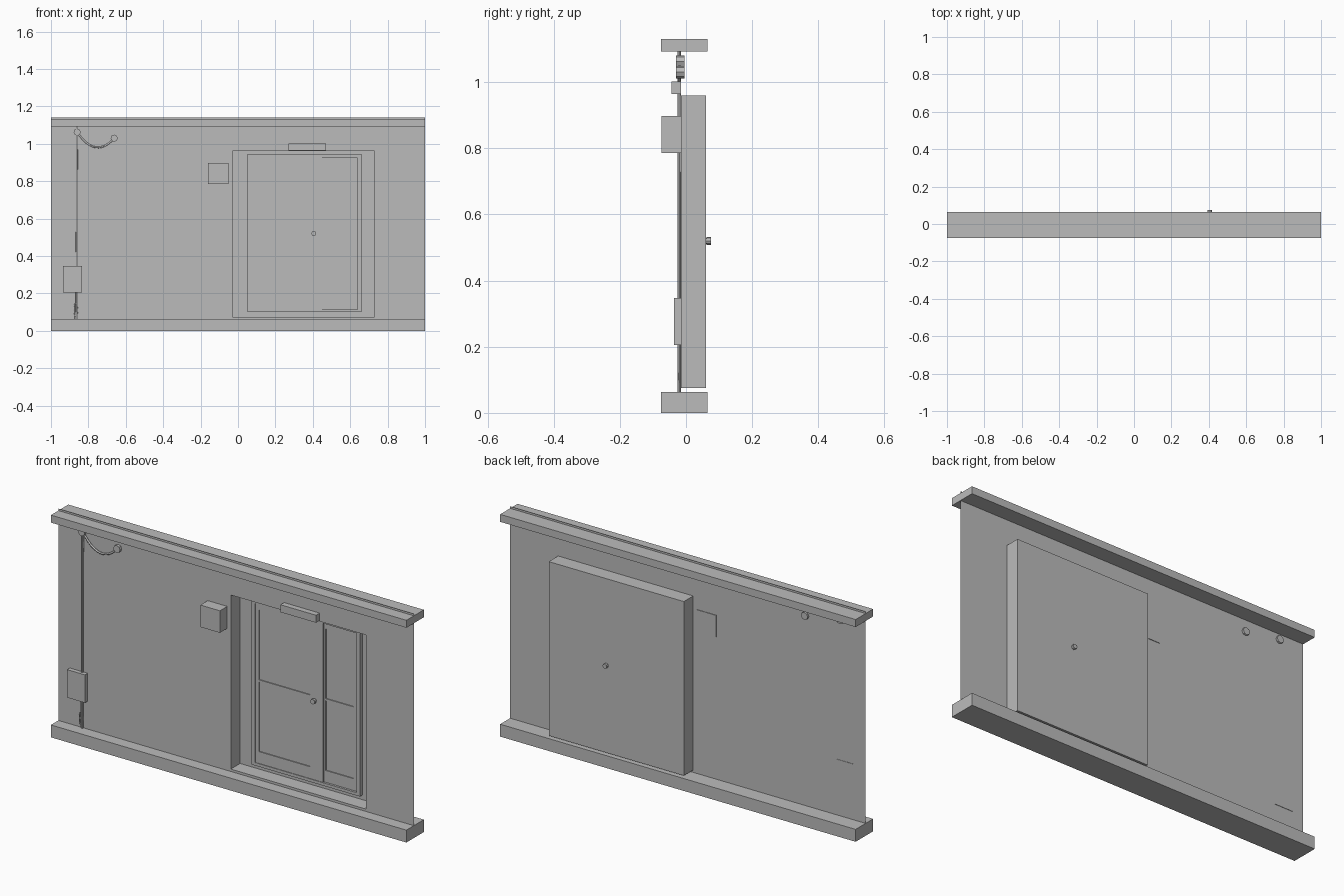
import bpy, bmesh, math
from mathutils import Vector

old = bpy.data.objects.get("Cube")
if old:
    bpy.data.objects.remove(old, do_unlink=True)

grey = bpy.data.materials.new("plain grey")
grey.use_nodes = True
GREY = (0.5, 0.5, 0.5, 1)
grey.diffuse_color = GREY
for node in grey.node_tree.nodes:
    if node.type == 'BSDF_PRINCIPLED':
        node.inputs["Base Color"].default_value = GREY

WALL_Y = -0.015


def finish(name, bm):
    mesh = bpy.data.meshes.new(name)
    bm.to_mesh(mesh)
    bm.free()
    mesh.materials.append(grey)
    obj = bpy.data.objects.new(name, mesh)
    bpy.context.collection.objects.link(obj)
    return obj


def box_bm(x, y, z):
    bm = bmesh.new()
    bmesh.ops.create_cube(bm, size=1)
    for v in bm.verts:
        v.co = Vector([a + (b - a) * (c + 0.5) for (a, b), c in zip((x, y, z), v.co)])
    return bm


def box(name, x, y, z):
    return finish(name, box_bm(x, y, z))


def chamfered_box(name, x, y, z, inset):
    """Box whose front face tapers in."""
    bm = box_bm(x, y, z)
    bm.normal_update()
    front = [f for f in bm.faces if f.normal.y < -0.9]
    bmesh.ops.inset_region(bm, faces=front, thickness=inset)
    for v in {v for f in bm.faces for v in f.verts}:
        on_rim = v.co.x in x or v.co.z in z
        if on_rim and abs(v.co.y - y[0]) < 1e-5:
            v.co.y += inset
    return finish(name, bm)


def rod(name, start, end, radius, sides):
    a, b = Vector(start), Vector(end)
    bm = bmesh.new()
    bmesh.ops.create_cone(bm, cap_ends=True, segments=sides, radius1=radius,
                          radius2=radius, depth=(b - a).length)
    turn = (b - a).to_track_quat('Z', 'Y').to_matrix()
    for v in bm.verts:
        v.co = turn @ v.co + (a + b) / 2
    return finish(name, bm)


def cable(name, points, radius):
    curve = bpy.data.curves.new(name, 'CURVE')
    curve.dimensions = '3D'
    curve.bevel_depth = radius
    curve.bevel_resolution = 1
    spline = curve.splines.new('POLY')
    spline.points.add(len(points) - 1)
    for p, co in zip(spline.points, points):
        p.co = (*co, 1)
    curve.materials.append(grey)
    obj = bpy.data.objects.new(name, curve)
    bpy.context.collection.objects.link(obj)


# Wall sheet with a doorway opening
xs, zs = (-1, -0.03, 0.73, 1), (0, 0.075, 0.96, 1.14)
bm = bmesh.new()
grid = [[bm.verts.new((x, WALL_Y, z)) for z in zs] for x in xs]
for i in range(3):
    for j in range(3):
        if (i, j) != (1, 1):
            bm.faces.new((grid[i][j], grid[i + 1][j], grid[i + 1][j + 1], grid[i][j + 1]))
finish("wall", bm)

# Recess behind the opening, open at the front
bm = box_bm(xs[1:3], (WALL_Y, 0.06), zs[1:3])
bm.normal_update()
bmesh.ops.delete(bm, geom=[f for f in bm.faces if f.normal.y < -0.9], context='FACES')
bmesh.ops.reverse_faces(bm, faces=bm.faces[:])
finish("door_recess", bm)

# Long rails at the foot and head of the wall
box("bottom_rail", (-1, 1), (-0.075, 0.065), (0, 0.063))
box("top_rail", (-1, 1), (-0.075, 0.065), (1.092, 1.13))

# Door frame
for name, x in (("right", (0.05, 0.07)), ("left", (0.64, 0.66))):
    box("door_frame_" + name, x, (0.037, 0.059), (0.1, 0.945))
for name, z in (("sill", (0.1, 0.115)), ("head", (0.925, 0.945))):
    box("door_frame_" + name, (0.07, 0.64), (0.037, 0.059), z)


# Door leaves: stiles, rails and two sunk panels
def leaf(name, x, panel_x, y):
    front = (y, y + 0.01)
    box(name + "_panel", x, (y + 0.005, y + 0.01), (0.115, 0.925))
    box(name + "_stile_a", (x[0], panel_x[0]), front, (0.115, 0.925))
    box(name + "_stile_b", (panel_x[1], x[1]), front, (0.115, 0.925))
    for part, z in (("bottom", (0.115, 0.175)), ("middle", (0.53, 0.54)),
                    ("top", (0.895, 0.925))):
        box(name + "_rail_" + part, panel_x, front, z)


leaf("front_leaf", (0.07, 0.45), (0.09, 0.378), 0.04)
leaf("rear_leaf", (0.45, 0.64), (0.46, 0.615), 0.048)

# Door knob passing through the leaf
rod("knob_spindle", (0.405, 0.03, 0.52), (0.405, 0.075, 0.52), 0.009, 8)
rod("knob", (0.405, 0.02, 0.52), (0.405, 0.032, 0.52), 0.013, 8)
rod("knob_back", (0.405, 0.062, 0.52), (0.405, 0.075, 0.52), 0.012, 8)

# Lamp above the door and boxes on the wall
chamfered_box("door_lamp", (0.27, 0.47), (-0.044, WALL_Y), (0.964, 1.002), 0.006)
chamfered_box("wall_box", (-0.16, -0.05), (-0.074, -0.012), (0.785, 0.897), 0.008)
box("meter_box", (-0.935, -0.835), (-0.037, -0.013), (0.205, 0.347))

# Conduit and the thinner line beside it
rod("conduit", (-0.862, -0.02, 0.063), (-0.862, -0.02, 1.092), 0.005, 8)
rod("thin_line", (-0.871, -0.018, 0.063), (-0.857, -0.018, 1.06), 0.003, 6)
loop = [(-0.868 + 0.011 * math.sin(t * math.pi / 6), -0.02,
         0.11 + 0.035 * math.cos(t * math.pi / 6)) for t in range(13)]
cable("cable_loop", loop, 0.002)

# Sagging cable between two round anchors
for name, x, z in (("anchor_right", -0.86, 1.062), ("anchor_left", -0.662, 1.03)):
    rod(name, (x, -0.03, z), (x, -0.005, z), 0.019, 8)
sag = []
for i in range(13):
    t = i / 12
    sag.append((-0.86 + 0.198 * t, -0.02, 1.062 - 0.032 * t - 0.26 * t * (1 - t)))
cable("sagging_cable", sag, 0.005)
